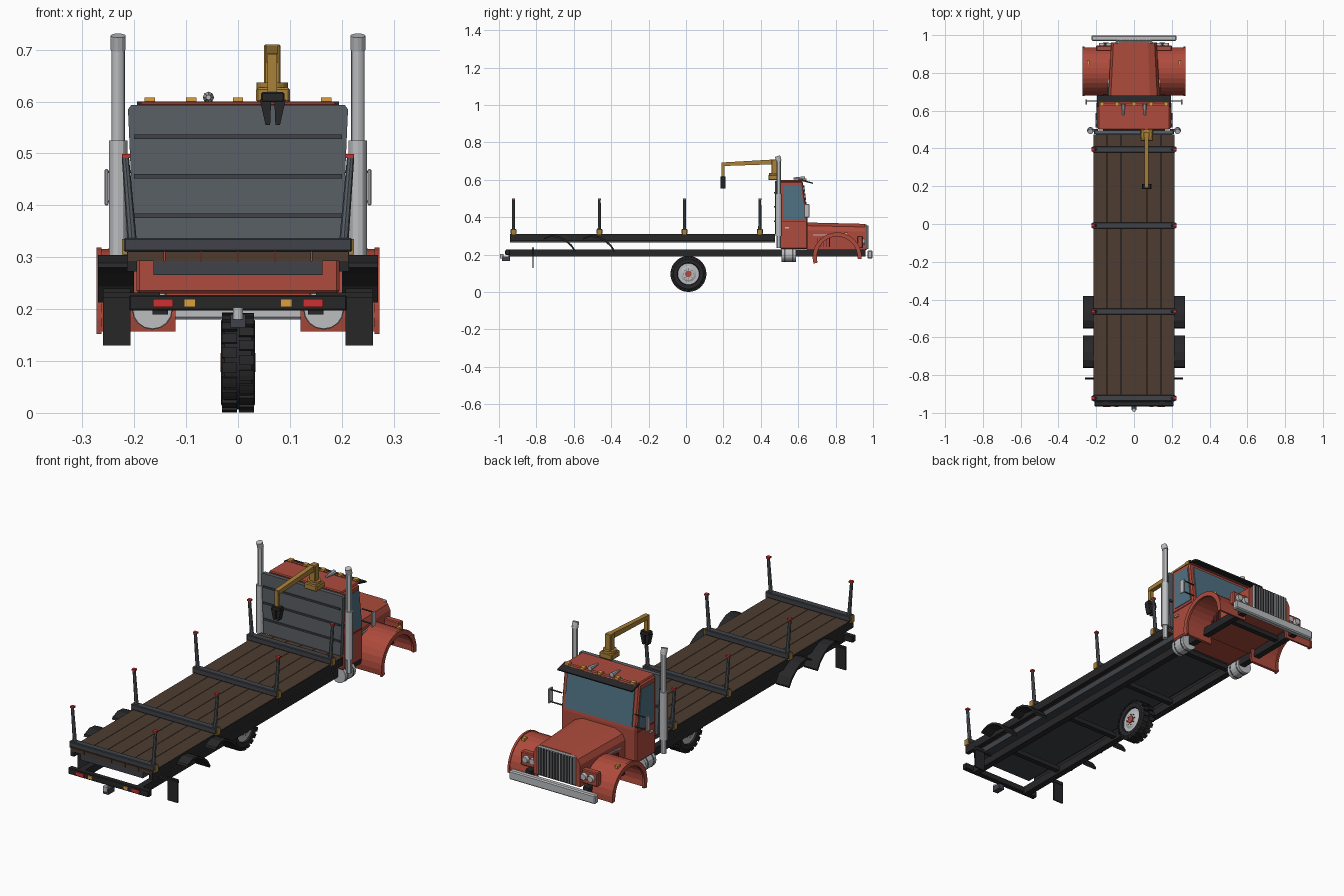
import bpy, bmesh, math
from mathutils import Vector

if "Cube" in bpy.data.objects:
    bpy.data.objects.remove(bpy.data.objects["Cube"])

def mat(name, r, g, b):
    m = bpy.data.materials.new(name)
    m.diffuse_color = (r, g, b, 1)
    m.use_nodes = True
    m.node_tree.nodes["Principled BSDF"].inputs["Base Color"].default_value = m.diffuse_color
    return m

RED = mat("red_paint", .42, .07, .045)
BLACK = mat("black", .02, .02, .022)
STEEL = mat("dark_steel", .05, .055, .065)
SLATE = mat("slate", .1, .115, .13)
WOOD = mat("wood", .075, .045, .03)
CHROME = mat("chrome", .5, .51, .53)
GLASS = mat("glass", .08, .17, .23)
GOLD = mat("gold_paint", .4, .22, .04)
AMBER = mat("amber", .7, .35, .05)
LAMP = mat("red_lamp", .6, .03, .03)
DARK = mat("dark_red", .2, .03, .03)

def finish(name, bm, m, bevel=0, smooth=False):
    bmesh.ops.recalc_face_normals(bm, faces=bm.faces)
    me = bpy.data.meshes.new(name)
    bm.to_mesh(me)
    bm.free()
    ob = bpy.data.objects.new(name, me)
    bpy.context.collection.objects.link(ob)
    me.materials.append(m)
    if bevel:
        b = ob.modifiers.new("bevel", 'BEVEL')
        b.width, b.segments = bevel, 1
    if smooth:
        bpy.context.view_layer.objects.active = ob
        ob.select_set(True)
        bpy.ops.object.shade_smooth_by_angle()
        ob.select_set(False)
    return ob

# axis limits: (x0, x1), (y0, y1), (z0, z1)
def box(name, x, y, z, m, bevel=0):
    bm = bmesh.new()
    bmesh.ops.create_cube(bm, size=1)
    for v in bm.verts:
        v.co = [sum(r) / 2 + c * (r[1] - r[0]) for r, c in zip((x, y, z), v.co)]
    return finish(name, bm, m, bevel)

# outline in one plane pushed along the remaining axis
def prism(name, pts, a, b, m, axis=0, bevel=0):
    bm = bmesh.new()
    def co(t, p):
        c = list(p)
        c.insert(axis, t)
        return c
    f = bm.faces.new([bm.verts.new(co(a, p)) for p in pts])
    r = bmesh.ops.extrude_face_region(bm, geom=[f])
    for v in r["geom"]:
        if isinstance(v, bmesh.types.BMVert):
            v.co[axis] = b
    return finish(name, bm, m, bevel)

def rod(name, p, q, r, m, sides=12, r2=None, smooth=False):
    p, q = Vector(p), Vector(q)
    bm = bmesh.new()
    bmesh.ops.create_cone(bm, cap_ends=True, segments=sides, radius1=r,
                          radius2=r if r2 is None else r2, depth=(q - p).length)
    rot = (q - p).to_track_quat('Z', 'Y')
    for v in bm.verts:
        v.co = rot @ v.co + (p + q) / 2
    return finish(name, bm, m, 0, smooth)

# mirrored x range
def mx(s, a, b):
    return tuple(sorted((s * a, s * b)))

def arch(cy, cz, r, t, a0, a1, n):
    ang = [math.radians(a0 + (a1 - a0) * i / n) for i in range(n + 1)]
    ring = lambda q, l: [(cy + q * math.cos(a), cz + q * math.sin(a)) for a in l]
    return ring(r, ang) + ring(r - t, ang[::-1])

# chassis, rear bumper and hitch
for s in (-1, 1):
    box("frame_rail", mx(s, .135, .165), (-.95, .96), (.19, .227), BLACK)
    box("tail_lamp", mx(s, .125, .164), (-.969, -.96), (.204, .219), LAMP)
    box("tail_marker", mx(s, .082, .104), (-.969, -.96), (.204, .219), AMBER)
for y in (-.7, -.3, .1, .5, .85):
    box("frame_crossmember", (-.135, .135), (y - .012, y + .012), (.2, .222), BLACK)
box("rear_bumper", (-.21, .21), (-.965, -.94), (.197, .227), BLACK, .003)
box("hitch_bar", (-.014, .014), (-.985, -.94), (.165, .19), STEEL)
rod("hitch_ball", (0, -.985, .18), (0, -.985, .203), .01, CHROME)

# deck
box("deck_subframe", (-.163, .163), (-.94, .475), (.266, .293), STEEL)
for i in range(6):
    x = -.213 + i * .071
    box("deck_plank", (x + .001, x + .07), (-.94, .475), (.293, .311), WOOD)
for s in (-1, 1):
    box("deck_side_rail", mx(s, .195, .214), (-.94, .475), (.272, .31), BLACK)

# bolsters with leaning stakes
for y in (-.922, -.463, -.008, .395):
    box("bolster", (-.22, .22), (y - .016, y + .016), (.311, .337), STEEL, .003)
    for s in (-1, 1):
        box("stake_socket", mx(s, .209, .224), (y - .012, y + .012), (.305, .335), GOLD)
        rod("stake", (s * .204, y, .33), (s * .217, y, .493), .009, SLATE, 8, .007)
        box("stake_cap", mx(s, .207, .224), (y - .008, y + .008), (.491, .499), LAMP)

# rear fenders and mud flaps
for s in (-1, 1):
    for y in (0, .21):
        pts = [(-.758, .289), (-.72, .304), (-.68, .3), (-.64, .279), (-.61, .253), (-.59, .222)]
        pts += [(a - .005, b - .009) for a, b in pts[::-1]]
        prism("rear_fender", [(a + y, b) for a, b in pts], s * .2, s * .27, BLACK)
    box("mud_flap", mx(s, .207, .26), (-.821, -.815), (.13, .24), BLACK)
    box("mud_flap_bracket", mx(s, .15, .26), (-.824, -.812), (.222, .232), BLACK)

# wheel
WY, WZ = .013, .097
bm = bmesh.new()
prof = [(-.022, .056), (-.031, .06), (-.033, .08), (-.026, .09), (.026, .09),
        (.033, .08), (.031, .06), (.022, .056)]
N = 32
rings = [[bm.verts.new((x, WY + r * math.cos(k * math.tau / N), WZ + r * math.sin(k * math.tau / N)))
          for x, r in prof] for k in range(N)]
for k in range(N):
    for j in range(8):
        a, b, i = rings[k], rings[(k + 1) % N], (j + 1) % 8
        bm.faces.new((a[j], a[i], b[i], b[j]))
finish("tire", bm, BLACK, 0, True)
for k in range(20):
    for s in (-1, 1):
        a0 = k * 18 + (9 if s > 0 else 0)
        prism("tread_block", arch(WY, WZ, .096, .008, a0, a0 + 12, 2), s * .002, s * .031, BLACK)
rod("rim", (-.024, WY, WZ), (.024, WY, WZ), .057, CHROME, 32)
for s in (-1, 1):
    rod("rim_dish", (s * .024, WY, WZ), (s * .029, WY, WZ), .042, CHROME, 24, .032)
    rod("hub", (s * .024, WY, WZ), (s * .034, WY, WZ), .018, RED, 12)
    for k in range(8):
        a = k * math.tau / 8
        y, z = WY + .026 * math.cos(a), WZ + .026 * math.sin(a)
        rod("lug_nut", (s * .028, y, z), (s * .032, y, z), .003, SLATE, 6)

# cab, windows and roof
prism("cab", [(.503, .23), (.65, .23), (.65, .385), (.624, .592), (.503, .592)], -.196, .196, RED, 0, .006)
box("roof", (-.19, .19), (.5, .645), (.59, .599), RED, .004)
prism("windshield", [(.649, .4), (.653, .4), (.632, .572), (.628, .572)], -.175, .175, GLASS)
prism("sun_visor", [(.62, .593), (.625, .6), (.68, .585), (.678, .579)], -.195, .195, BLACK)
for s in (-1, 1):
    prism("door_window", [(.525, .39), (.637, .39), (.615, .57), (.525, .57)], s * .19, s * .199, GLASS)
    box("door_seam", mx(s, .19, .198), (.515, .64), (.374, .379), DARK)
    box("door_handle", mx(s, .19, .204), (.53, .552), (.34, .348), CHROME)
    for z in (.405, .462):
        box("mirror_arm", mx(s, .19, .252), (.648, .654), (z, z + .004), STEEL)
    box("mirror", mx(s, .25, .257), (.632, .66), (.4, .47), CHROME, .002)
    rod("horn", (s * .057, .575, .608), (s * .057, .635, .608), .005, CHROME, 8, .011)
for x in (-.17, -.09, 0, .09, .17):
    box("roof_marker", (x - .01, x + .01), (.625, .645), (.597, .608), AMBER)

# hood, grille and front bumper
hood = [(-.13, .225), (-.13, .33), (-.117, .355), (-.08, .372), (.08, .372), (.117, .355), (.13, .33), (.13, .225)]
bm = bmesh.new()
back = [bm.verts.new((x * 1.06, .648, z)) for x, z in hood]
front = [bm.verts.new((x * .93, .96, z * .98)) for x, z in hood]
for i in range(8):
    bm.faces.new((back[i], back[i - 1], front[i - 1], front[i]))
bm.faces.new(back)
bm.faces.new(front)
finish("hood", bm, RED)
box("grille_frame", (-.1, .1), (.955, .968), (.225, .362), CHROME, .004)
box("grille_back", (-.092, .092), (.965, .97), (.23, .355), BLACK)
for i in range(12):
    x = -.0825 + i * .015
    box("grille_bar", (x - .003, x + .003), (.966, .975), (.23, .355), CHROME)
box("front_bumper", (-.225, .225), (.97, .998), (.18, .222), CHROME, .005)

for s in (-1, 1):
    # front fender shell, flared lip and trim
    prism("front_fender", arch(.808, .188, .128, .01, -5, 194, 16), s * .12, s * .27, RED)
    prism("fender_lip", arch(.808, .188, .131, .022, -5, 196, 16), s * .263, s * .273, RED)
    box("fender_marker", mx(s, .235, .25), (.845, .865), (.305, .318), AMBER)
    box("headlight_panel", mx(s, .1, .2), (.915, .945), (.235, .3), RED, .004)
    for x in (.133, .17):
        rod("headlight", (s * x, .94, .27), (s * x, .958, .27), .018, CHROME, 16, .014)
    for i in range(5):
        y = .7 + i * .016
        box("hood_louver", mx(s, .125, .14), (y, y + .006), (.24, .29), DARK)
    box("hood_trim", mx(s, .125, .138), (.68, .82), (.302, .308), CHROME)
    # fuel tank
    rod("fuel_tank", (s * .165, .51, .2), (s * .165, .588, .2), .038, CHROME, 16)
    for y in (.525, .568):
        rod("tank_strap", (s * .165, y, .2), (s * .165, y + .006, .2), .0395, SLATE, 16)
    # exhaust stack
    rod("exhaust_pipe", (s * .231, .496, .235), (s * .231, .496, .712), .013, CHROME, 12, None, True)
    rod("exhaust_muffler", (s * .231, .496, .3), (s * .231, .496, .525), .018, CHROME, 12, None, True)
    rod("exhaust_tip", (s * .231, .497, .7), (s * .231, .489, .727), .0145, CHROME, 12)
    box("exhaust_bracket", mx(s, .19, .23), (.49, .502), (.44, .45), STEEL)

# headache rack
prism("headache_rack", [(-.2, .311), (.2, .311), (.212, .585), (.206, .593), (-.206, .593), (-.212, .585)],
      .476, .495, SLATE, 1)
for z in (.38, .456, .532):
    box("rack_rib", (-.2, .2), (.471, .478), (z - .004, z + .004), STEEL)

# loader crane with grapple
box("crane_base", (.035, .1), (.44, .503), (.598, .627), GOLD, .004)
rod("crane_turntable", (.066, .473, .62), (.066, .473, .637), .03, GOLD, 16)
box("crane_post", (.05, .082), (.456, .488), (.63, .71), GOLD, .003)
prism("crane_boom", [(.488, .684), (.488, .71), (.195, .693), (.195, .674)], .055, .077, GOLD)
box("crane_drop_arm", (.057, .075), (.19, .206), (.618, .692), GOLD)
box("grapple_head", (.044, .09), (.184, .212), (.598, .618), BLACK, .003)
for s in (-1, 1):
    prism("grapple_jaw", [(.067 + s * .003, .606), (.067 + s * .025, .604), (.067 + s * .014, .555),
                          (.067 + s * .005, .555)], .185, .211, BLACK, 1)
